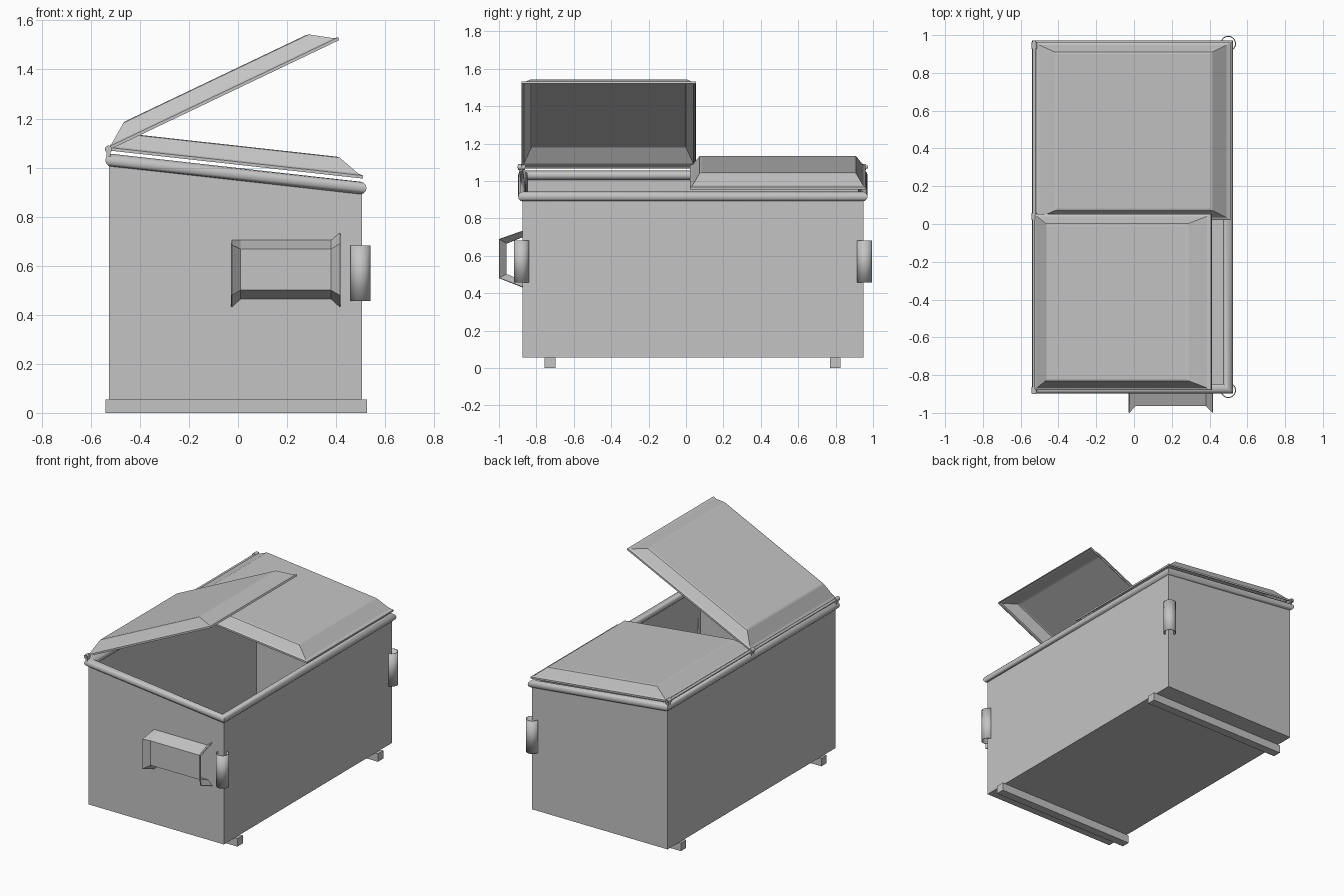
import bpy, bmesh, math
from mathutils import Vector

cube = bpy.data.objects.get("Cube")
if cube:
    bpy.data.objects.remove(cube, do_unlink=True)

GREY = (0.55, 0.55, 0.55, 1)
paint = bpy.data.materials.new("grey_paint")
paint.use_nodes = True
paint.diffuse_color = GREY
paint.node_tree.nodes["Principled BSDF"].inputs["Base Color"].default_value = GREY


def loft(name, rings, cyclic=True, close=False, caps=(False, False), wall=0, smooth=False):
    """Skin a row of matching point rings; wall adds a sheet thickness inward."""
    bm = bmesh.new()
    rows = [[bm.verts.new(p) for p in ring] for ring in rings]
    n = len(rows[0])
    pairs = list(zip(rows, rows[1:])) + ([(rows[-1], rows[0])] if close else [])
    for a, b in pairs:
        for i in range(n if cyclic else n - 1):
            j = (i + 1) % n
            bm.faces.new((a[i], a[j], b[j], b[i]))
    for row, cap in zip((rows[0], rows[-1]), caps):
        if cap:
            bm.faces.new(row)
    bmesh.ops.recalc_face_normals(bm, faces=bm.faces)
    mesh = bpy.data.meshes.new(name)
    bm.to_mesh(mesh)
    bm.free()
    mesh.materials.append(paint)
    ob = bpy.data.objects.new(name, mesh)
    bpy.context.collection.objects.link(ob)
    if wall:
        mod = ob.modifiers.new("sheet", "SOLIDIFY")
        mod.thickness = wall
        mod.offset = -1
    if smooth:
        bpy.ops.object.select_all(action="DESELECT")
        ob.select_set(True)
        bpy.context.view_layer.objects.active = ob
        bpy.ops.object.shade_smooth_by_angle(angle=math.radians(50))
    return ob


def rect(x0, x1, y0, y1, height):
    return [(x, y, height(x)) for x, y in ((x0, y0), (x1, y0), (x1, y1), (x0, y1))]


def box(name, x0, x1, y0, y1, z0, z1):
    return loft(name, [rect(x0, x1, y0, y1, lambda x: z0),
                       rect(x0, x1, y0, y1, lambda x: z1)], caps=(True, True))


def rod(name, x, y0, y1, z, r):
    rings = [[(x + r * math.cos(t * math.tau / 12), y, z + r * math.sin(t * math.tau / 12))
              for t in range(12)] for y in (y0, y1)]
    return loft(name, rings, caps=(True, True), smooth=True)


def rim_height(x):
    return 1.03 - 0.112 * (x + 0.515)


# Open-topped container with a sloping mouth
X0, X1, Y0, Y1 = -0.525, 0.505, -0.875, 0.95
loft("bin_body", [rect(X0, X1, Y0, Y1, lambda x: 0.055),
                  rect(X0, X1, Y0, Y1, rim_height)], caps=(True, False), wall=0.01)

# Mitred tubular rim
R = 0.026
rim = []
for x, y, sx, sy in ((-0.515, -0.872, -1, -1), (0.498, -0.872, 1, -1),
                     (0.498, 0.945, 1, 1), (-0.515, 0.945, -1, 1)):
    ring = []
    for i in range(12):
        a = i * math.tau / 12
        out = R * math.cos(a)
        ring.append((x + sx * out, y + sy * out, rim_height(x) + R * math.sin(a)))
    rim.append(ring)
loft("top_rim", rim, close=True, smooth=True)

# Runners under the floor
for name, y in (("front_runner", -0.727), ("rear_runner", 0.798)):
    box(name, -0.54, 0.525, y - 0.029, y + 0.029, 0, 0.055)

# Hinge rod and knuckles along the high edge
HX, HZ = -0.528, 1.075
rod("hinge_rod", HX, -0.9, 0.972, HZ, 0.009)
for i, y in enumerate((-0.88, 0.04, 0.945)):
    rod(f"hinge_knuckle_{i + 1}", HX, y - 0.018, y + 0.018, HZ, 0.015)
    box(f"hinge_bracket_{i + 1}", HX - 0.008, HX + 0.008, y - 0.012, y + 0.012, 1.03, HZ)


# Hollow lids: a short lip, sloping sides and a raised panel
def lid(name, y0, y1, tilt):
    a = math.radians(tilt)
    along = Vector((math.cos(a), 0, math.sin(a)))
    up = Vector((-math.sin(a), 0, math.cos(a)))
    pivot = Vector((-0.53, 0, 1.07))
    rings = []
    for u0, u1, inset, h in ((0.01, 1.045, 0, 0), (0.01, 1.045, 0, 0.012),
                             (0.025, 1.025, 0.012, 0.018),
                             (0.105, 0.943, 0.05, 0.074), (0.115, 0.93, 0.06, 0.077)):
        rings.append([pivot + along * u + up * h + Vector((0, y, 0))
                      for u, y in ((u0, y0 + inset), (u1, y0 + inset),
                                   (u1, y1 - inset), (u0, y1 - inset))])
    return loft(name, rings, caps=(False, True), wall=0.006)


lid("closed_lid", 0.022, 0.96, -6.3)
lid("open_lid", -0.88, 0.053, 25.5)

# Lifting pocket with flared mouths on the front wall
inner = ((-0.872, 0.705), (-0.963, 0.668), (-0.963, 0.5), (-0.872, 0.462))
flare = ((-0.872, 0.735), (-1.0, 0.69), (-1.0, 0.48), (-0.872, 0.43))
left_flare = ((-0.872, 0.705),) + ((-1.0, 0.685),) + flare[2:]
sections = ((-0.025, left_flare), (0.01, inner), (0.38, inner), (0.415, flare))
loft("lifting_pocket", [[(x, y, z) for y, z in prof] for x, prof in sections],
     cyclic=False, wall=0.005)

# Split guard tubes on the two low-side corners
for name, y, side in (("front_corner_tube", -0.88, -1), ("rear_corner_tube", 0.955, 1)):
    rings = []
    for z in (0.457, 0.682):
        ring = []
        for i in range(17):
            a = side * math.radians(45) + math.radians(-140 + 280 * i / 16)
            ring.append((0.499 + 0.041 * math.cos(a), y + 0.041 * math.sin(a), z))
        rings.append(ring)
    loft(name, rings, cyclic=False, wall=0.005, smooth=True)
